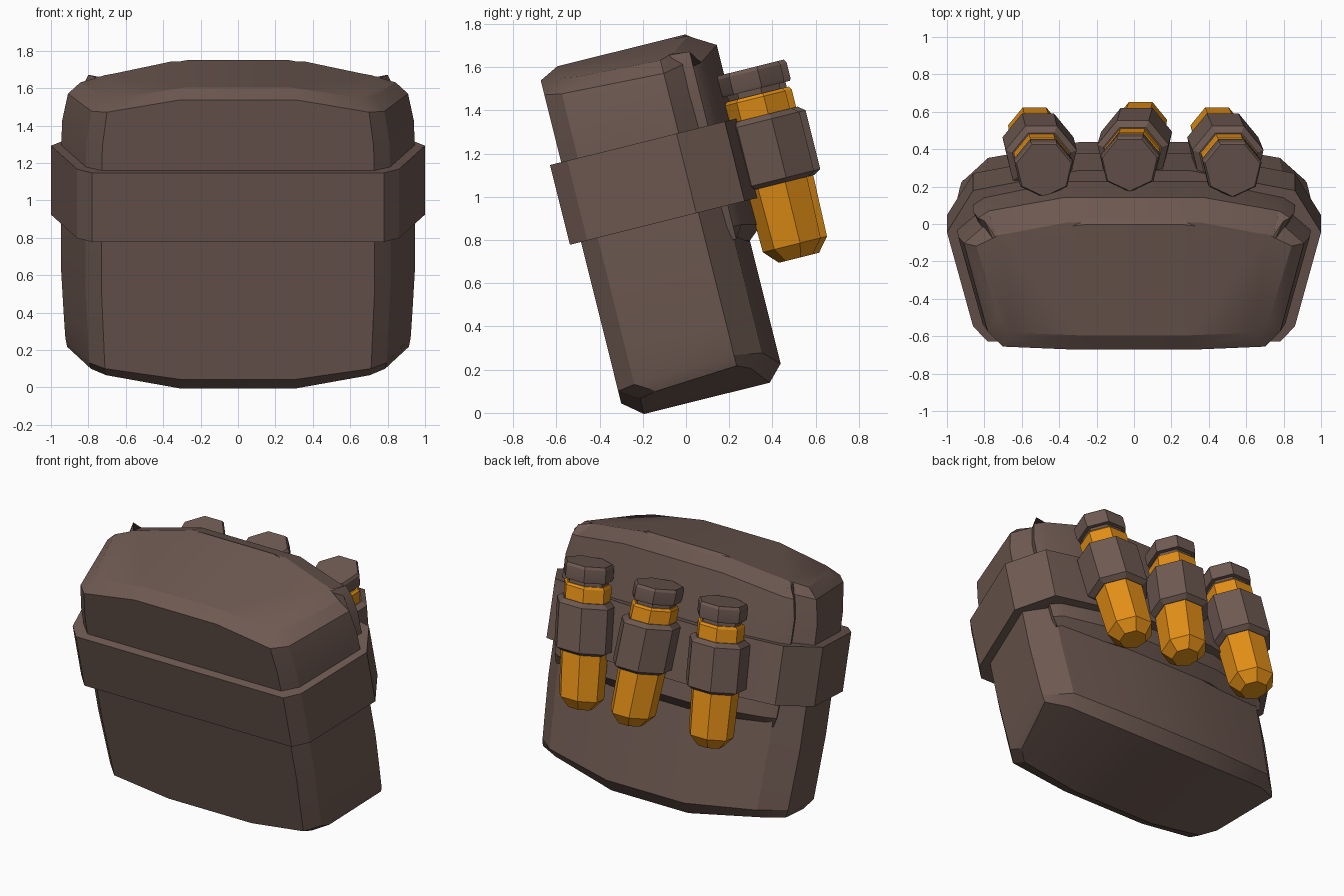
import bpy, bmesh, math
from mathutils import Matrix

if "Cube" in bpy.data.objects:
    bpy.data.objects.remove(bpy.data.objects["Cube"])

TILT = Matrix.Rotation(math.radians(14), 4, 'X')   # whole pouch leans forward


def material(name, rgb):
    m = bpy.data.materials.new(name)
    m.diffuse_color = (*rgb, 1)
    m.use_nodes = True
    m.node_tree.nodes["Principled BSDF"].inputs["Base Color"].default_value = m.diffuse_color
    return m


LEATHER = material("brown_leather", (0.155, 0.100, 0.083))
ORANGE = material("orange_casing", (0.75, 0.27, 0.008))


def finish(name, bm, mat):
    bmesh.ops.recalc_face_normals(bm, faces=bm.faces)
    bm.transform(TILT)
    me = bpy.data.meshes.new(name)
    bm.to_mesh(me)
    bm.free()
    me.materials.append(mat)
    ob = bpy.data.objects.new(name, me)
    bpy.context.collection.objects.link(ob)
    bpy.ops.object.select_all(action='DESELECT')
    ob.select_set(True)
    bpy.context.view_layer.objects.active = ob
    bpy.ops.object.shade_smooth_by_angle(angle=math.radians(25))
    return ob


def loft(name, half, rows, mat):
    """Six-point half section (front to back), mirrored and stacked.
    Each row: height, slope away from the middle, x scale, front inset, back inset."""
    bm = bmesh.new()
    rings = []
    for w, k, sx, df, db in rows:
        pts = []
        for i, (x, y) in enumerate(half):
            yy = y + (df if i < 3 else 0) - (db if i > 3 else 0)
            pts.append((x * sx, yy, w + k * max(0, x * sx - 0.32)))
        pts += [(-x, y, z) for x, y, z in reversed(pts)]
        rings.append([bm.verts.new(p) for p in pts])
    for a, b in zip(rings, rings[1:]):
        for i in range(12):
            j = (i + 1) % 12
            bm.faces.new((a[i], a[j], b[j], b[i]))
    for r in (rings[0], rings[-1]):
        for q in ((0, 1, 4, 5), (1, 2, 3, 4), (11, 10, 7, 6), (10, 9, 8, 7), (0, 5, 6, 11)):
            bm.faces.new([r[i] for i in q])
    return finish(name, bm, mat)


def lathe(name, profile, cx, cy, lean, mat, sides=7):
    """Turned part from (radius, height) pairs, leaning sideways with height."""
    bm = bmesh.new()
    rings = []
    for r, w in profile:
        ring = []
        for i in range(sides):
            a = 2 * math.pi * i / sides - math.pi / 2
            ring.append(bm.verts.new((cx + lean * (w - 1) + r * math.cos(a),
                                      cy + r * math.sin(a), w)))
        rings.append(ring)
    for a, b in zip(rings, rings[1:]):
        for i in range(sides):
            j = (i + 1) % sides
            bm.faces.new((a[i], a[j], b[j], b[i]))
    bm.faces.new(rings[0])
    bm.faces.new(rings[-1])
    return finish(name, bm, mat)


# Main pouch body
loft("pouch_body",
     [(.32, -.28), (.73, -.28), (.815, -.20), (.947, .28), (.80, .41), (.30, .48)],
     [(.042, .19, .965, .09, .07), (.115, .15, .975, 0, 0), (.35, 0, .985, 0, 0),
      (.60, 0, 1, 0, 0), (1.20, 0, 1, 0, 0), (1.40, 0, .993, 0, 0),
      (1.655, -.18, .96, 0, 0), (1.70, -.17, .89, .09, .06)], LEATHER)

# Lid flap folded down over the back
loft("back_flap",
     [(.32, .30), (.60, .30), (.80, .30), (.86, .42), (.80, .46), (.38, .55)],
     [(.70, .05, .95, 0, .07), (.76, .05, .97, 0, 0), (1.2, 0, 1, 0, 0),
      (1.42, 0, 1, 0, 0), (1.625, -.15, .97, 0, 0), (1.695, -.16, .93, 0, .12)], LEATHER)

# Wide belt around the pouch
loft("belt_band",
     [(.32, -.333), (.78, -.333), (.86, -.25), (1.0, .27), (.86, .50), (.30, .61)],
     [(.885, 0, 1, 0, 0), (1.265, 0, 1, 0, 0)], LEATHER)

# Three cartridges held in loops on the back
for tag, cx, cy, lean in (("left", -.51, .67, .06), ("middle", .01, .70, -.07),
                          ("right", .48, .67, .10)):
    lathe(tag + "_casing", [(.085, .57), (.145, .635), (.152, .90), (.152, 1.335), (.14, 1.35)],
          cx, cy, lean, ORANGE)
    lathe(tag + "_neck", [(.13, 1.34), (.13, 1.39)], cx, cy, lean, LEATHER)
    lathe(tag + "_cap", [(.155, 1.375), (.16, 1.39), (.16, 1.46), (.15, 1.477)],
          cx, cy, lean, LEATHER)
    lathe(tag + "_loop", [(.16, .925), (.195, .945), (.195, 1.225), (.16, 1.25)],
          cx, cy, lean, LEATHER)
